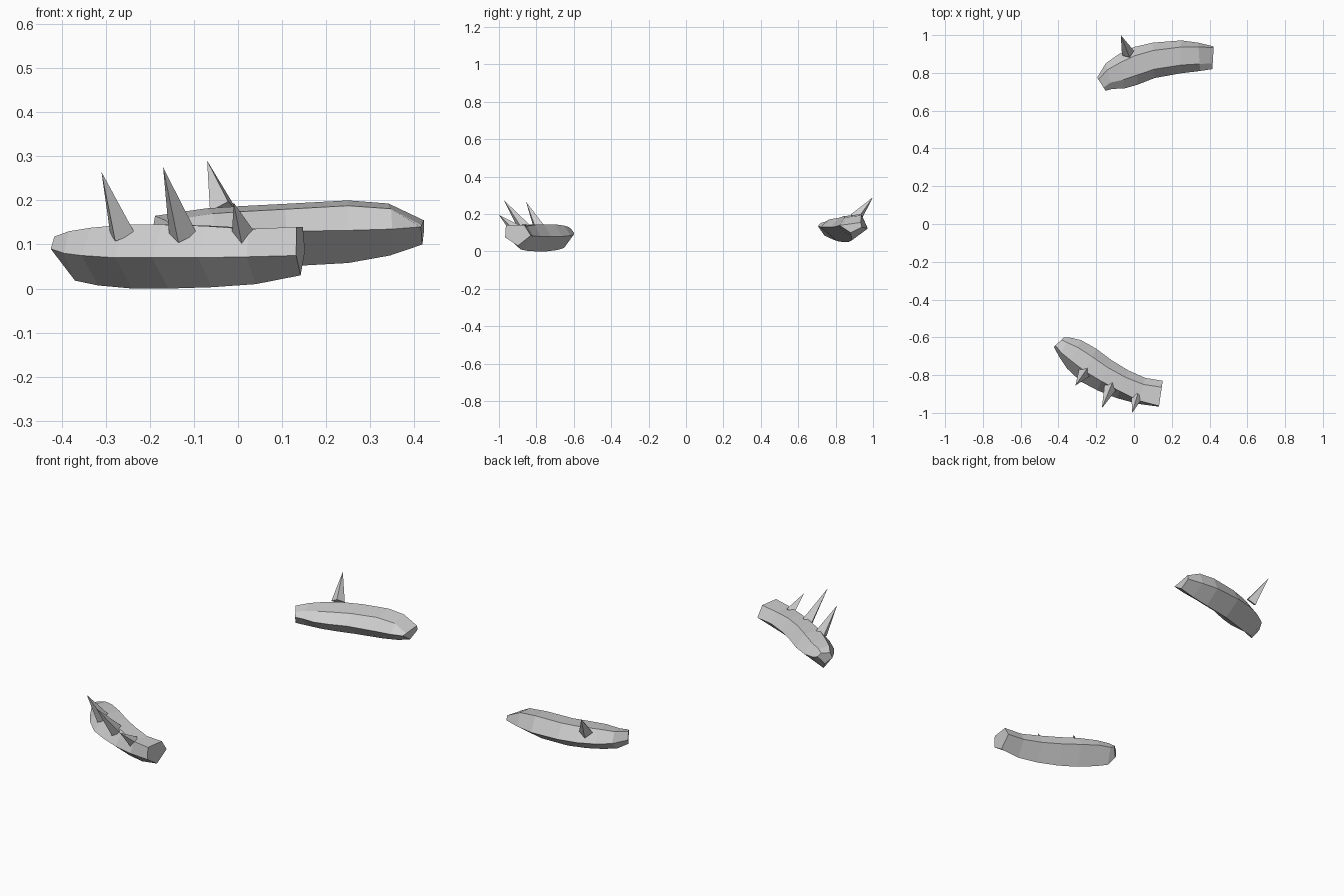
import bpy
import bmesh
from mathutils import Matrix, Vector

cube = bpy.data.objects.get("Cube")
if cube:
    bpy.data.objects.remove(cube, do_unlink=True)

grey = bpy.data.materials.new("pale_grey")
grey.use_nodes = True
grey.diffuse_color = (0.62, 0.62, 0.62, 1)
grey.node_tree.nodes["Principled BSDF"].inputs["Base Color"].default_value = grey.diffuse_color


def finish(name, bm):
    bmesh.ops.recalc_face_normals(bm, faces=bm.faces[:])
    mesh = bpy.data.meshes.new(name)
    bm.to_mesh(mesh)
    bm.free()
    mesh.materials.append(grey)
    obj = bpy.data.objects.new(name, mesh)
    bpy.context.collection.objects.link(obj)
    return obj


def body(name, stations, ridge_drop):
    """Loft five-sided sections: inner edge, outer edge, then top, middle and bottom heights."""
    bm = bmesh.new()
    rings = []
    for inner, outer, (top, mid, low), bevel in stations:
        inner, outer = Vector(inner), Vector(outer)
        section = ((0, mid), (bevel, top), (0.75, top - ridge_drop),
                   (1, mid + 0.01), (0.5, low))
        rings.append([bm.verts.new((*outer.lerp(inner, across), z)) for across, z in section])
    for a, b in zip(rings, rings[1:]):
        for i in range(len(a)):
            j = (i + 1) % len(a)
            bm.faces.new((a[i], a[j], b[j], b[i]))
    bm.faces.new(rings[0])
    bm.faces.new(rings[-1])
    return finish(name, bm)


def spike(name, base, tip, radius=0.034):
    """Four-sided pyramid from base to tip."""
    base, tip = Vector(base), Vector(tip)
    axis = tip - base
    bm = bmesh.new()
    place = Matrix.Translation((base + tip) / 2) @ axis.to_track_quat("Z", "Y").to_matrix().to_4x4()
    bmesh.ops.create_cone(bm, cap_ends=True, segments=4, radius1=radius, radius2=0,
                          depth=axis.length, matrix=place)
    return finish(name, bm)


# Front curved segment
body("front_segment", [
    ((.152, -.83), (.132, -.967), (.14, .075, .03), .03),
    ((.06, -.815), (.02, -.952), (.135, .072, .01), .12),
    ((-.03, -.775), (-.09, -.922), (.142, .07, .003), .25),
    ((-.12, -.72), (-.195, -.88), (.145, .07, 0), .3),
    ((-.2, -.66), (-.28, -.835), (.145, .07, 0), .3),
    ((-.28, -.615), (-.355, -.765), (.138, .075, .007), .28),
    ((-.345, -.6), (-.395, -.705), (.13, .08, .018), .22),
    ((-.37, -.6), (-.425, -.65), (.118, .09, .06), .15),
], 0)

# Back curved segment
body("back_segment", [
    ((-.15, .705), (-.195, .775), (.165, .125, .085), .15),
    ((-.115, .715), (-.15, .85), (.172, .122, .065), .25),
    ((-.05, .718), (-.08, .9), (.182, .12, .055), .25),
    ((.02, .738), (0, .937), (.187, .12, .05), .23),
    ((.11, .773), (.1, .96), (.192, .12, .05), .22),
    ((.25, .798), (.25, .972), (.2, .122, .058), .2),
    ((.35, .81), (.34, .96), (.193, .125, .075), .15),
    ((.415, .82), (.422, .94), (.155, .13, .1), .05),
], .012)

# Spikes along the outer edges
spike("front_spike_right", (-.262, -.785, .125), (-.31, -.855, .265))
spike("front_spike_middle", (-.125, -.865, .125), (-.17, -.975, .275))
spike("front_spike_left", (.015, -.915, .12), (-.01, -1, .195), .03)
spike("back_spike", (-.032, .905, .175), (-.07, 1, .29))
